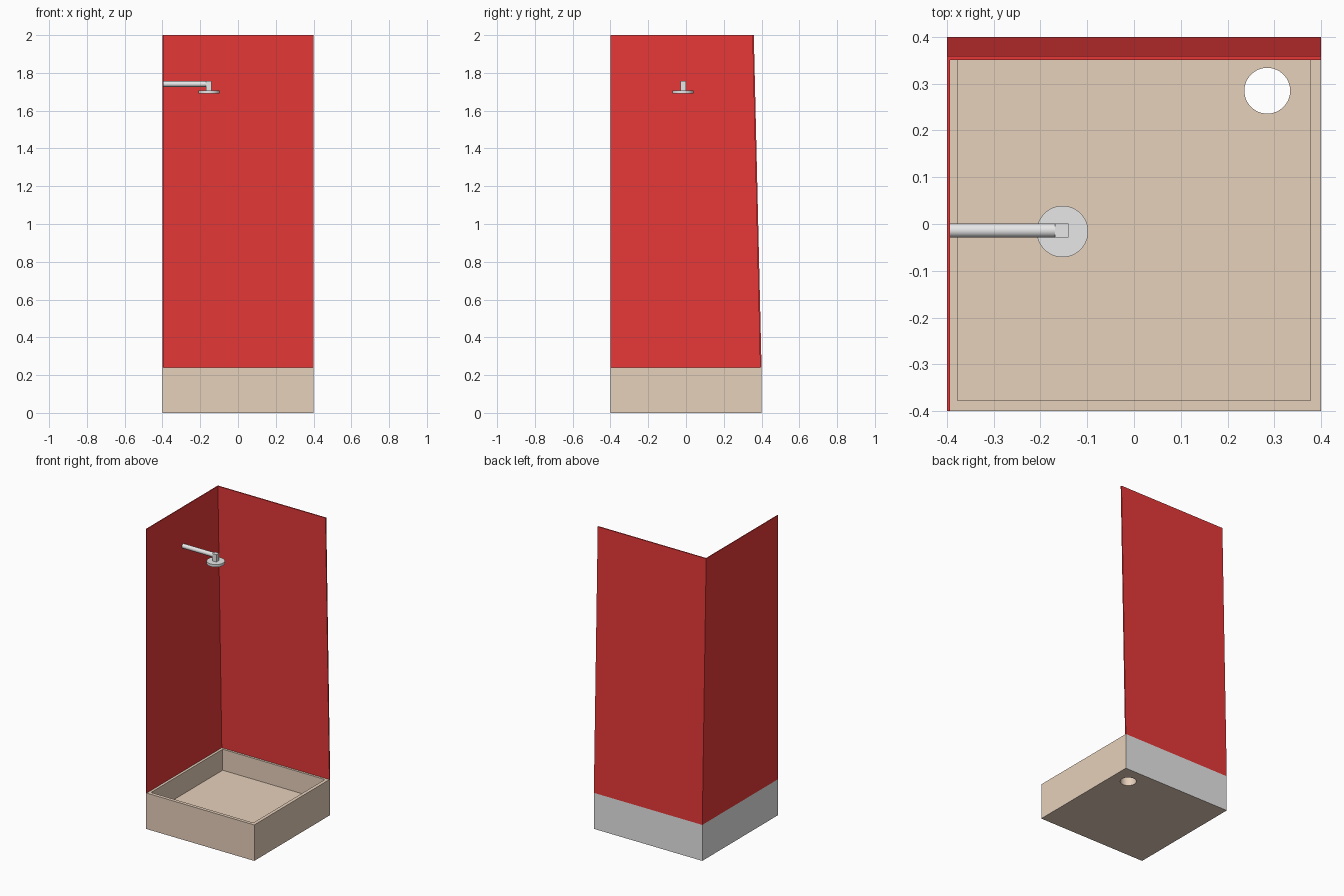
import bpy, bmesh
from mathutils import Vector, Matrix

default = bpy.data.objects.get("Cube")
if default:
    bpy.data.objects.remove(default, do_unlink=True)


def material(name, rgb):
    m = bpy.data.materials.new(name)
    m.use_nodes = True
    colour = (*rgb, 1)
    m.diffuse_color = colour
    m.node_tree.nodes["Principled BSDF"].inputs["Base Color"].default_value = colour
    return m


tan = material("tan tray", (0.8, 0.635, 0.5))
red = material("red panel", (0.8, 0.04, 0.04))
grey = material("light grey", (0.8, 0.8, 0.8))


def finish(name, bm, *mats):
    bmesh.ops.recalc_face_normals(bm, faces=bm.faces)
    mesh = bpy.data.meshes.new(name)
    bm.to_mesh(mesh)
    bm.free()
    ob = bpy.data.objects.new(name, mesh)
    bpy.context.collection.objects.link(ob)
    for m in mats:
        mesh.materials.append(m)
    return ob


def box(name, lo, hi, mat):
    lo, hi = Vector(lo), Vector(hi)
    bm = bmesh.new()
    bmesh.ops.create_cube(bm, size=1, matrix=Matrix.Translation((lo + hi) / 2)
                          @ Matrix.Diagonal((*(hi - lo), 1)))
    return finish(name, bm, mat)


def rod(name, start, end, radius, mat, sides=32):
    start, end = Vector(start), Vector(end)
    axis = end - start
    bm = bmesh.new()
    turn = axis.to_track_quat('Z', 'Y').to_matrix().to_4x4()
    bmesh.ops.create_cone(bm, cap_ends=True, segments=sides, radius1=radius, radius2=radius,
                          depth=axis.length, matrix=Matrix.Translation((start + end) / 2) @ turn)
    for f in bm.faces:
        f.smooth = len(f.verts) == 4
    ob = finish(name, bm, mat)
    for e in ob.data.edges:
        e.use_edge_sharp = any(len(p.vertices) > 4 and set(e.vertices) <= set(p.vertices)
                               for p in ob.data.polygons)
    return ob


HALF, RIM, TOP, THICK = 0.4, 0.24, 2.0, 0.008

# Tray with a recessed basin
bm = bmesh.new()
bmesh.ops.create_cube(bm, size=1, matrix=Matrix.Translation((0, 0, RIM / 2))
                      @ Matrix.Diagonal((2 * HALF, 2 * HALF, RIM, 1)))
top = max(bm.faces, key=lambda f: f.calc_center_median().z)
bmesh.ops.inset_region(bm, faces=[top], thickness=0.032)
basin = bmesh.ops.extrude_discrete_faces(bm, faces=[top])["faces"][0]
bmesh.ops.translate(bm, verts=basin.verts, vec=(0, 0, -0.14))
tray = finish("shower_tray", bm, tan, grey)

# Outer back and right sides of the tray are grey
for p in tray.data.polygons:
    if p.center.y > HALF - 0.001 or p.center.x < -HALF + 0.001:
        p.material_index = 1

# Drain hole through the tray floor
cutter = rod("drain_cutter", (0.285, 0.285, -0.1), (0.285, 0.285, 0.2), 0.049, tan, 48)
cutter.hide_render = True
cut = tray.modifiers.new("drain", 'BOOLEAN')
cut.operation, cut.solver, cut.object = 'DIFFERENCE', 'EXACT', cutter
bpy.context.view_layer.objects.active = tray
bpy.ops.object.modifier_apply(modifier=cut.name)
bpy.data.objects.remove(cutter, do_unlink=True)

# Two thin wall panels; the back one leans forward towards the top
LEAN = 0.041
panels = [box("back_wall", (-HALF, HALF - THICK, RIM), (HALF, HALF, TOP), red),
          box("right_wall", (-HALF, -HALF, RIM), (-HALF + 0.006, HALF - THICK, TOP), red)]
for panel in panels:
    for v in panel.data.vertices:
        if v.co.y > 0 and v.co.z > 1:
            v.co.y -= LEAN

# Shower arm, elbow and head
rod("shower_arm", (-0.396, -0.014, 1.741), (-0.168, -0.014, 1.741), 0.015, grey)
box("shower_elbow", (-0.169, -0.029, 1.705), (-0.14, 0.001, 1.756), grey)
rod("shower_head", (-0.153, -0.016, 1.69), (-0.153, -0.016, 1.707), 0.055, grey, 48)
